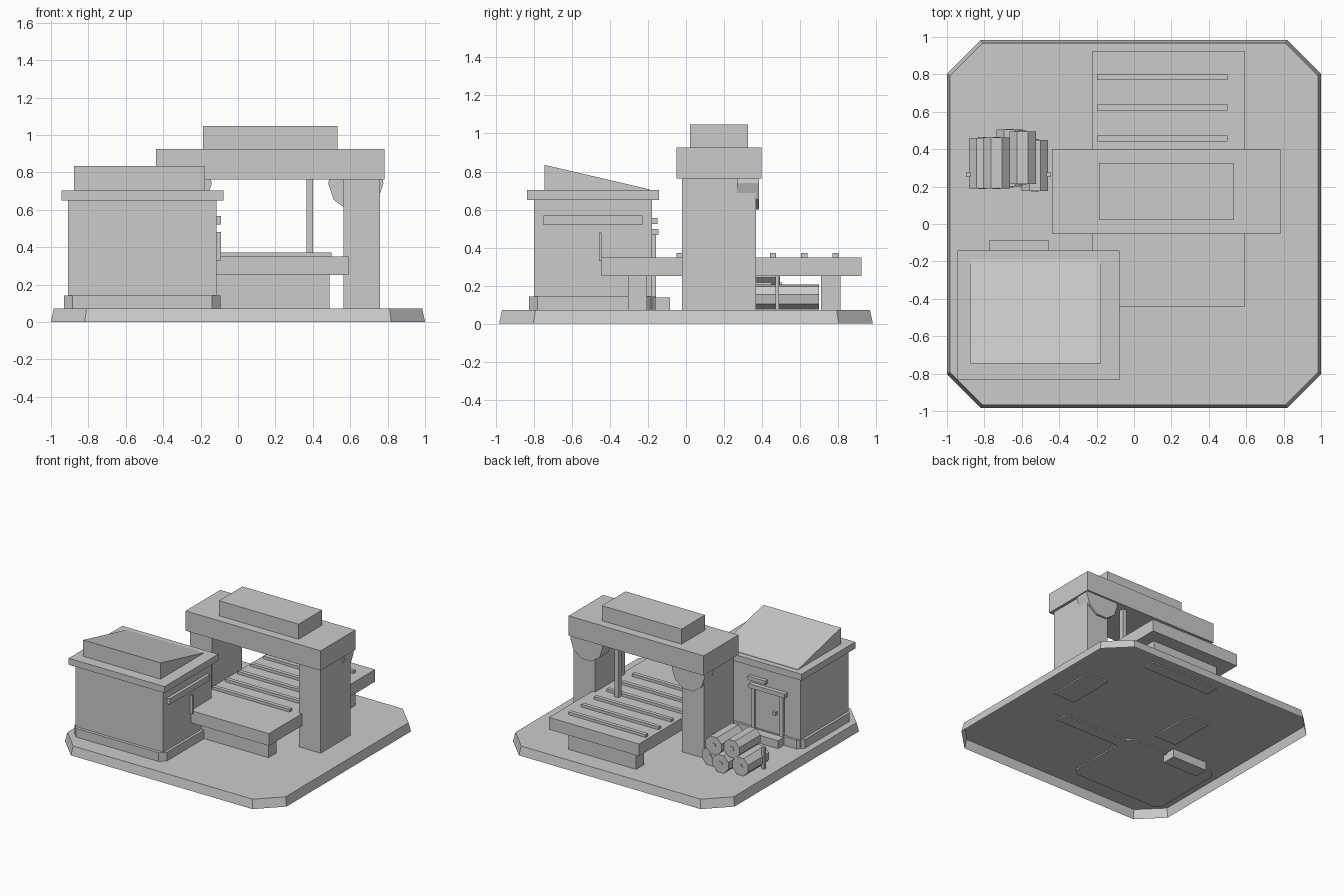
import bpy, bmesh, math

if "Cube" in bpy.data.objects:
    bpy.data.objects.remove(bpy.data.objects["Cube"], do_unlink=True)

grey = bpy.data.materials.new("plain grey")
grey.use_nodes = True
grey.diffuse_color = (0.6, 0.6, 0.6, 1)
grey.node_tree.nodes["Principled BSDF"].inputs["Base Color"].default_value = (0.6, 0.6, 0.6, 1)


def loft(name, bottom, top, closed=True):
    """Solid between two matching outlines, optionally open underneath."""
    bm = bmesh.new()
    a = [bm.verts.new(p) for p in bottom]
    b = [bm.verts.new(p) for p in top]
    n = len(a)
    bm.faces.new(b)
    for i in range(n):
        j = (i + 1) % n
        bm.faces.new((a[i], a[j], b[j], b[i]))
    if closed:
        bm.faces.new(a[::-1])
        bmesh.ops.recalc_face_normals(bm, faces=bm.faces)
    mesh = bpy.data.meshes.new(name)
    bm.to_mesh(mesh)
    bm.free()
    mesh.materials.append(grey)
    obj = bpy.data.objects.new(name, mesh)
    bpy.context.collection.objects.link(obj)
    return obj


def prism(name, outline, z):
    return loft(name, [(*p, z[0]) for p in outline], [(*p, z[1]) for p in outline])


def rect(x, y):
    return [(x[0], y[0]), (x[1], y[0]), (x[1], y[1]), (x[0], y[1])]


def box(name, x, y, z):
    return prism(name, rect(x, y), z)


def chamfered(x, y, c):
    (x0, x1), (y0, y1) = x, y
    return [(x0 + c, y0), (x1 - c, y0), (x1, y0 + c), (x1, y1 - c),
            (x1 - c, y1), (x0 + c, y1), (x0, y1 - c), (x0, y0 + c)]


def log(name, x, z, r, y, sides=8, turn=0.2):
    rings = [[(x + r * math.cos(turn + math.tau * i / sides), end,
               z + r * math.sin(turn + math.tau * i / sides)) for i in range(sides)] for end in y]
    return loft(name, rings[0], rings[1])


# Ground slab: a shell open underneath, with cut corners and sloping rim
loft("ground_slab", [(*p, 0) for p in chamfered((-1, 1), (-0.983, 0.983), 0.18)],
     [(*p, 0.072) for p in chamfered((-0.985, 0.985), (-0.967, 0.967), 0.175)], closed=False)
sunk = 0.062  # parts standing on the slab pass slightly through it

# Hut
prism("hut_plinth", chamfered((-0.93, -0.093), (-0.825, -0.16), 0.045), (sunk, 0.143))
box("hut_walls", (-0.908, -0.115), (-0.80, -0.18), (0.08, 0.66))
box("hut_eaves", (-0.944, -0.078), (-0.835, -0.143), (0.65, 0.703))
wedge = [(-0.745, 0.70), (-0.19, 0.70), (-0.19, 0.706), (-0.745, 0.835)]
loft("hut_roof", [(-0.877, *p) for p in wedge], [(-0.177, *p) for p in wedge])
box("hut_side_ledge", (-0.13, -0.09), (-0.75, -0.23), (0.52, 0.568))
box("hut_side_post", (-0.12, -0.09), (-0.457, -0.445), (0.33, 0.48))

# Rear door with frame, lintel, knob, upper block and step
box("door", (-0.745, -0.495), (-0.19, -0.17), (0.13, 0.48))
for x in (-0.765, -0.51):
    box("door_jamb", (x, x + 0.03), (-0.19, -0.157), (0.08, 0.48))
box("door_lintel", (-0.79, -0.465), (-0.19, -0.145), (0.465, 0.498))
box("door_top_block", (-0.61, -0.45), (-0.19, -0.15), (0.525, 0.555))
box("door_knob", (-0.705, -0.68), (-0.175, -0.145), (0.30, 0.325))
box("door_step", (-0.772, -0.456), (-0.20, -0.085), (0.004, 0.137))

# Deck on two cross walls, with raised slats
box("deck", (-0.223, 0.59), (-0.445, 0.924), (0.25, 0.349))
for name, y in (("deck_front_support", (-0.305, -0.205)), ("deck_back_support", (0.71, 0.813))):
    box(name, (-0.12, 0.49), y, (sunk, 0.255))
for i in range(6):
    y = 0.786 - 0.164 * i
    box("deck_slat", (-0.198, 0.50), (y - 0.016, y + 0.016), (0.345, 0.371))

# Gateway
for side, x, cx in (("left", (0.564, 0.76), 0.63), ("right", (-0.418, -0.222), -0.288)):
    box(side + "_pillar", x, (-0.02, 0.367), (sunk, 0.77))
    # Half-round bracket under the beam
    arc = [(cx + 0.147 * math.cos(a), 0.74 + 0.147 * math.sin(a))
           for a in (math.pi * (1 + i / 5) for i in range(6))]
    arc = [(cx - 0.142, 0.77)] + arc + [(cx + 0.142, 0.77)]
    loft(side + "_bracket", [(px, 0.267, pz) for px, pz in arc],
         [(px, 0.383, pz) for px, pz in arc])
box("gate_beam", (-0.438, 0.782), (-0.05, 0.397), (0.763, 0.925))
box("gate_cap", (-0.187, 0.532), (0.022, 0.325), (0.92, 1.048))
box("gate_post", (0.365, 0.40), (0.31, 0.35), (0.34, 0.77))

# Stacked logs beside the gateway, with stakes
stack = [(-0.812, 0.146, 0.19, 0.46), (-0.665, 0.146, 0.20, 0.505), (-0.53, 0.146, 0.177, 0.45),
         (-0.735, 0.27, 0.19, 0.462), (-0.595, 0.272, 0.215, 0.495)]
for x, z, y0, y1 in stack:
    log("stacked_log", x, z, 0.077, (y0, y1), turn=math.pi / 8)
    log("log_heart", x, z, 0.022, (y0 - 0.004, y1 + 0.004), sides=6)
for x in (-0.885, -0.455):
    box("log_stake", (x - 0.012, x + 0.012), (0.25, 0.275), (0.074, 0.25))

# Logs stored beneath the deck
for x in (0.12, 0.26, 0.40):
    log("stored_log", x, 0.14, 0.067, (0.32, 0.70))
box("stored_log_stake", (0.47, 0.488), (0.47, 0.49), (0.074, 0.25))
